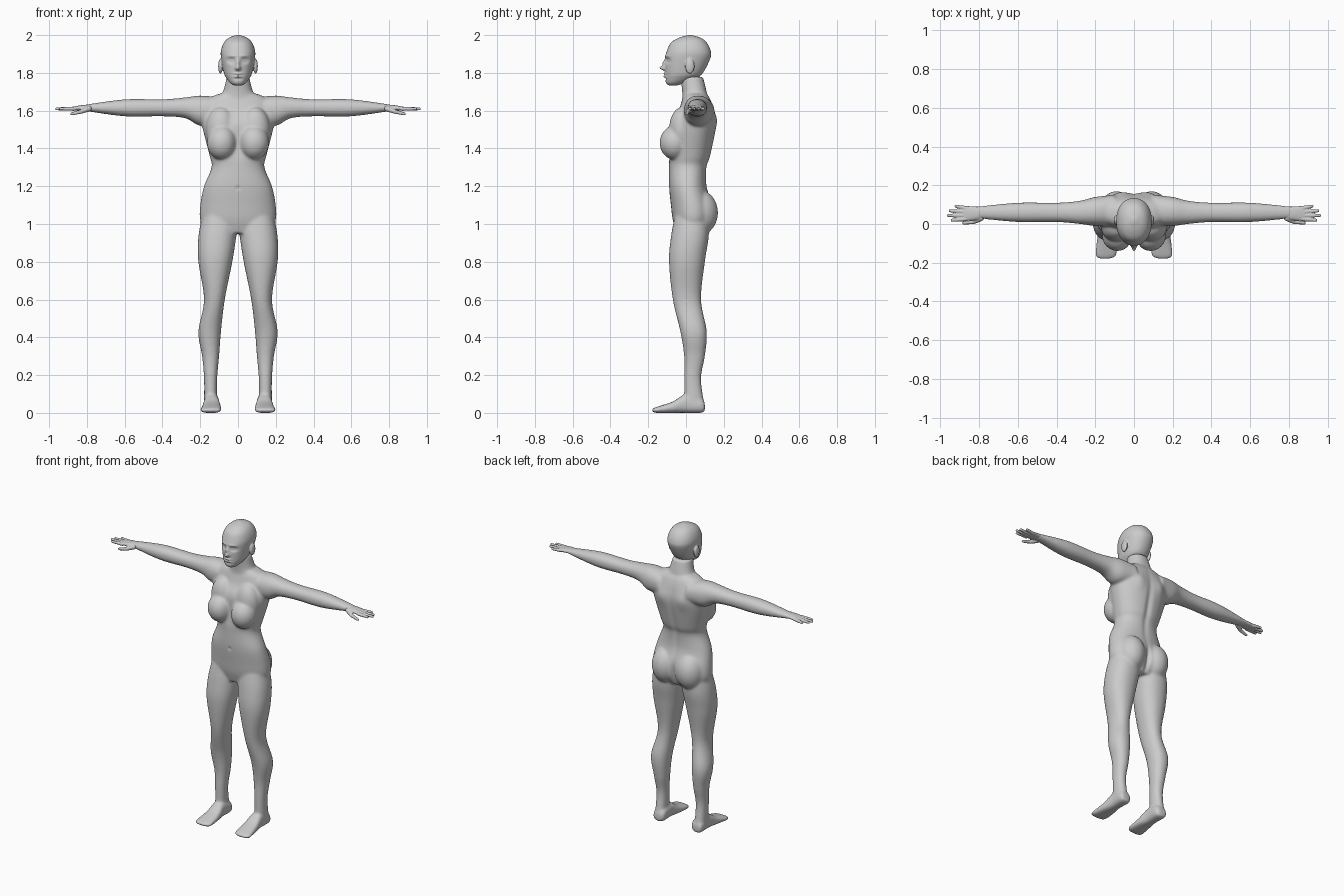
import bpy
import bmesh
import math
from mathutils import Vector, Matrix

default_cube = bpy.data.objects.get("Cube")
if default_cube:
    bpy.data.objects.remove(default_cube)

clay = bpy.data.materials.new("clay_grey")
clay.use_nodes = True
clay_colour = (0.6, 0.6, 0.6, 1)
clay.diffuse_color = clay_colour
clay.node_tree.nodes["Principled BSDF"].inputs["Base Color"].default_value = clay_colour


def spline(before, start, end, after, t):
    """Smooth step from start to end, guided by the rows on either side."""
    return [b + t / 2 * (c - a + t * (2 * a - 5 * b + 4 * c - d + t * (3 * (b - c) + d - a)))
            for a, b, c, d in zip(before, start, end, after)]


def rounded(low, high, wave, squareness):
    """Point between low and high on a slightly squared circle."""
    bulge = math.copysign(abs(wave) ** (2 / squareness), wave)
    return (low + high) / 2 + (high - low) / 2 * bulge


def loft(bm, axis, rows, squareness=2.2, sides=40, steps=6):
    """Rows are (position on axis, low and high of each cross direction)."""
    dense = []
    for i, (start, end) in enumerate(zip(rows, rows[1:])):
        before = rows[max(i - 1, 0)]
        after = rows[min(i + 2, len(rows) - 1)]
        dense += [spline(before, start, end, after, k / steps) for k in range(steps)]
    dense.append(rows[-1])
    rings = []
    for t, a_low, a_high, b_low, b_high in dense:
        ring = []
        for k in range(sides):
            angle = math.tau * k / sides
            a = rounded(a_low, a_high, math.cos(angle), squareness)
            b = rounded(b_low, b_high, math.sin(angle), squareness)
            place = {"X": (t, a, b), "Y": (a, t, b), "Z": (a, b, t)}[axis]
            ring.append(bm.verts.new(place))
        rings.append(ring)
    for low, high in zip(rings, rings[1:]):
        for k in range(sides):
            following = (k + 1) % sides
            bm.faces.new((low[k], low[following], high[following], high[k]))
    bm.faces.new(rings[0])
    bm.faces.new(rings[-1])


def upright(bm, rows):
    """Symmetric loft from rows of (height, half width, front, back)."""
    loft(bm, "Z", [(z, -half, half, front, back) for z, half, front, back in rows])


def ball(bm, centre, radii):
    matrix = Matrix.Translation(centre) @ Matrix.Diagonal((*radii, 1))
    bmesh.ops.create_uvsphere(bm, u_segments=24, v_segments=16, radius=1, matrix=matrix)


def digit(bm, start, end, thickness, steps=14):
    """Tapered finger made of overlapping balls."""
    for k in range(steps + 1):
        part = k / steps
        radius = thickness * (1 - part / 4)
        ball(bm, Vector(start).lerp(Vector(end), part), (radius, radius, radius))


def mirror(bm):
    everything = bm.verts[:] + bm.edges[:] + bm.faces[:]
    for item in bmesh.ops.duplicate(bm, geom=everything)["geom"]:
        if isinstance(item, bmesh.types.BMVert):
            item.co.x = -item.co.x


def finish(bm, name, voxel, smoothing):
    """Fuse the overlapping volumes and soften the joins."""
    bmesh.ops.recalc_face_normals(bm, faces=bm.faces[:])
    mesh = bpy.data.meshes.new(name)
    bm.to_mesh(mesh)
    bm.free()
    obj = bpy.data.objects.new(name, mesh)
    bpy.context.collection.objects.link(obj)
    remesh = obj.modifiers.new("fuse", "REMESH")
    remesh.mode = "VOXEL"
    remesh.voxel_size = voxel
    soften = obj.modifiers.new("soften", "SMOOTH")
    soften.factor = 0.5
    soften.iterations = smoothing
    depsgraph = bpy.context.evaluated_depsgraph_get()
    fused = bpy.data.meshes.new_from_object(obj.evaluated_get(depsgraph))
    obj.modifiers.clear()
    obj.data = fused
    fused.materials.clear()
    fused.materials.append(clay)
    for face in fused.polygons:
        face.material_index = 0
        face.use_smooth = True
    return obj


def sculpt(obj, centre, width, height, push, depth=0.06):
    """Push a soft spot, and its mirror twin, backward or forward."""
    x, y, z = centre
    for vertex in obj.data.vertices:
        co = vertex.co
        distance = math.hypot((abs(co.x) - x) / width, (co.y - y) / depth, (co.z - z) / height)
        if distance < 3:
            co.y += push * math.exp(-distance * distance)


body = bmesh.new()

# Leg, from hip to ankle
loft(body, "Z", [
    (1.04, 0, .19, -.06, .12), (.93, .01, .21, -.08, .12), (.8, .03, .21, -.09, .1),
    (.6, .07, .18, -.07, .08), (.43, .09, .21, -.03, .11), (.3, .1, .19, -.01, .1),
    (.18, .11, .18, -.01, .08), (.03, .11, .18, -.01, .1)])

# Foot, from heel to toes
loft(body, "Y", [
    (.1, .12, .17, .01, .05), (.08, .1, .18, 0, .08), (0, .1, .18, 0, .1),
    (-.07, .09, .19, 0, .06), (-.16, .09, .2, 0, .03), (-.18, .12, .18, .01, .02)], squareness=2.6)

# Arm, from shoulder to wrist
loft(body, "X", [
    (.1, -.01, .15, 1.53, 1.67), (.2, -.01, .14, 1.52, 1.68), (.28, 0, .12, 1.56, 1.67),
    (.4, .01, .11, 1.57, 1.66), (.6, .01, .11, 1.57, 1.66), (.82, .03, .09, 1.6, 1.63)])

# Breast, upper chest and buttock
ball(body, (.085, -.06, 1.43), (.08, .08, .09))
ball(body, (.09, -.02, 1.5), (.08, .07, .12))
ball(body, (.09, .07, 1.06), (.09, .1, .12))
mirror(body)

# Torso and neck
upright(body, [
    (1.69, .1, -.01, .11), (1.66, .16, -.02, .13), (1.6, .19, -.04, .15),
    (1.52, .19, -.08, .16), (1.36, .15, -.09, .13), (1.3, .14, -.09, .11),
    (1.2, .18, -.09, .11), (1.1, .2, -.08, .14), (1.02, .2, -.07, .14), (.95, .16, -.05, .1)])
upright(body, [(1.78, .06, -.03, .09), (1.7, .08, -.02, .11), (1.64, .12, -.02, .12)])

body = finish(body, "body", voxel=.006, smoothing=20)
breastbone = sculpt(body, (0, -.1, 1.43), width=.03, height=.07, push=.01)
spine = sculpt(body, (0, .14, 1.38), width=.02, height=.2, push=-.01)
shoulder_blade = sculpt(body, (.08, .16, 1.55), width=.04, height=.06, push=.01)
cleft = sculpt(body, (0, .14, 1.03), width=.015, height=.07, push=-.02)
navel = sculpt(body, (0, -.09, 1.19), width=.01, height=.01, push=.005)

# Hands with four fingers and a thumb
hands = bmesh.new()
loft(hands, "X", [(.77, .03, .09, 1.6, 1.63), (.82, .02, .09, 1.6, 1.63),
                  (.88, .015, .095, 1.6, 1.62)])
for number, reach in enumerate((.94, .96, .95, .92)):
    knuckle_y = .025 + .019 * number
    tip_y = .02 + .024 * number
    digit(hands, (.87, knuckle_y, 1.61), (reach, tip_y, 1.61), thickness=.011)
thumb_joint = (.83, .01, 1.595)
digit(hands, (.79, .03, 1.61), thumb_joint, thickness=.015)
digit(hands, thumb_joint, (.88, .005, 1.583), thickness=.011)
mirror(hands)
finish(hands, "hands", voxel=.0035, smoothing=4)

# Head with ears
head = bmesh.new()
ball(head, (.093, .02, 1.835), (.012, .025, .04))
mirror(head)
upright(head, [
    (1.733, .02, -.09, -.05), (1.745, .04, -.105, -.01), (1.77, .06, -.11, .05),
    (1.8, .075, -.11, .09), (1.88, .09, -.11, .13), (1.92, .09, -.1, .13),
    (1.96, .075, -.08, .11), (1.985, .05, -.04, .08), (2, .01, .01, .03)])
head = finish(head, "head", voxel=.004, smoothing=8)
eye_z, mouth_z = 1.865, 1.788
eye_socket = sculpt(head, (.036, -.1, eye_z), width=.02, height=.013, push=.014)
eyelid = sculpt(head, (.036, -.1, eye_z), width=.012, height=.006, push=-.007)
brow = sculpt(head, (.03, -.1, eye_z + .025), width=.026, height=.007, push=-.004)
nose_tip = sculpt(head, (0, -.11, 1.825), width=.013, height=.012, push=-.028)
nose_bridge = sculpt(head, (0, -.11, 1.85), width=.011, height=.02, push=-.014)
for lip_z in (mouth_z - .007, mouth_z + .007):
    sculpt(head, (0, -.11, lip_z), width=.02, height=.006, push=-.01)
mouth_line = sculpt(head, (0, -.11, mouth_z), width=.024, height=.003, push=.005)
chin_hollow = sculpt(head, (0, -.11, mouth_z - .02), width=.018, height=.006, push=.004)
